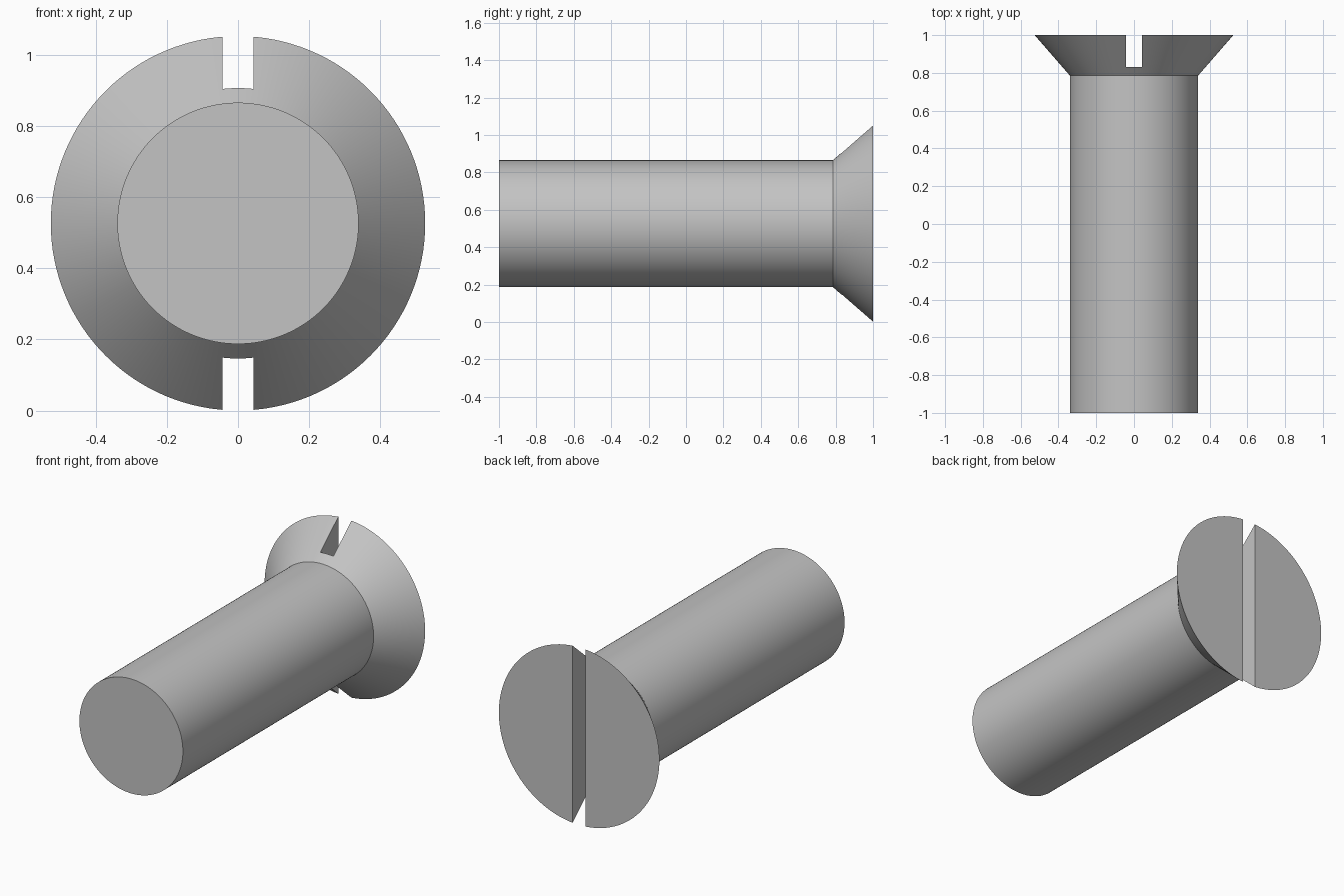
import bpy
import bmesh
from math import cos, sin, tau, radians

SEGMENTS = 128
HEAD_R, SHANK_R = 0.526, 0.339
CENTRE_Z = HEAD_R
SLOT_WIDTH, SLOT_FLOOR = 0.086, 0.832
# Radius and y position of each ring: tip, underside of head, head face
PROFILE = [(SHANK_R, -1.0), (SHANK_R, 0.785), (HEAD_R, 1.0)]

cube = bpy.data.objects.get("Cube")
if cube:
    bpy.data.objects.remove(cube, do_unlink=True)


def make_object(name, bm):
    bmesh.ops.recalc_face_normals(bm, faces=bm.faces)
    mesh = bpy.data.meshes.new(name)
    bm.to_mesh(mesh)
    bm.free()
    obj = bpy.data.objects.new(name, mesh)
    bpy.context.collection.objects.link(obj)
    return obj


# Steel material
steel = bpy.data.materials.new("grey steel")
steel.use_nodes = True
colour = (0.55, 0.55, 0.55, 1.0)
steel.diffuse_color = colour
steel.node_tree.nodes["Principled BSDF"].inputs["Base Color"].default_value = colour

# Screw body: straight shank and countersunk head
bm = bmesh.new()
rings = []
for radius, y in PROFILE:
    angles = [tau * i / SEGMENTS for i in range(SEGMENTS)]
    rings.append([bm.verts.new((radius * cos(a), y, CENTRE_Z + radius * sin(a))) for a in angles])
for near, far in zip(rings, rings[1:]):
    for i in range(SEGMENTS):
        j = (i + 1) % SEGMENTS
        bm.faces.new((near[i], near[j], far[j], far[i]))
bm.faces.new(rings[0])
bm.faces.new(rings[-1])
screw = make_object("countersunk_screw", bm)
screw.data.materials.append(steel)

# Cutter for the driver slot across the head
bm = bmesh.new()
bmesh.ops.create_cube(bm, size=1.0)
bmesh.ops.scale(bm, vec=(SLOT_WIDTH, 0.4, 1.5), verts=bm.verts)
bmesh.ops.translate(bm, vec=(0, SLOT_FLOOR + 0.2, CENTRE_Z), verts=bm.verts)
cutter = make_object("slot_cutter", bm)
cutter.hide_render = True
cutter.data.materials.append(steel)

# Cut the slot, then discard the cutter
cut = screw.modifiers.new("driver slot", 'BOOLEAN')
cut.operation = 'DIFFERENCE'
cut.solver = 'EXACT'
cut.object = cutter
bpy.ops.object.select_all(action='DESELECT')
screw.select_set(True)
bpy.context.view_layer.objects.active = screw
bpy.ops.object.modifier_apply(modifier=cut.name)
bpy.data.objects.remove(cutter, do_unlink=True)

# Smooth round walls, crisp rims
bpy.ops.object.shade_smooth_by_angle(angle=radians(25))
